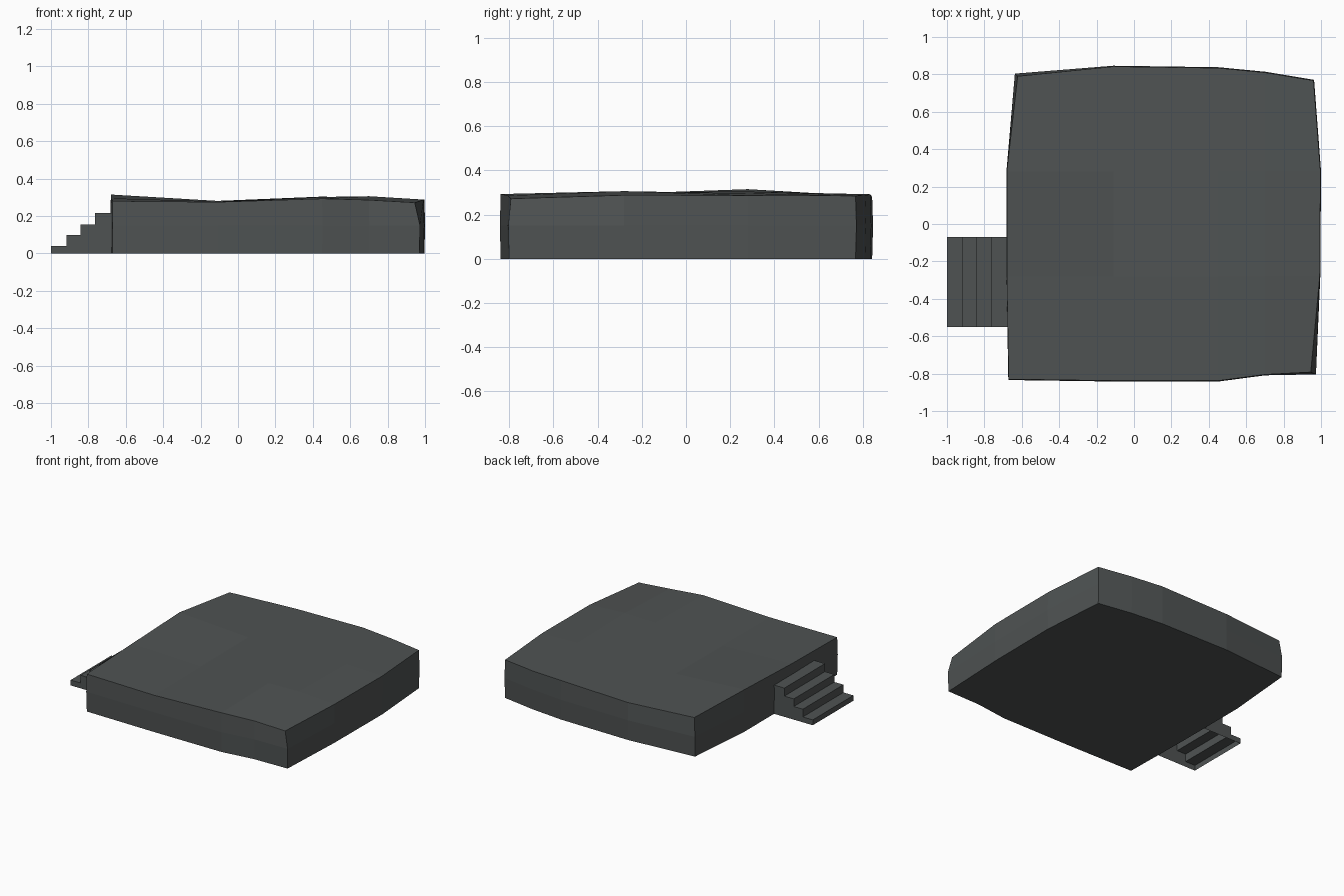
import bpy, bmesh

if "Cube" in bpy.data.objects:
    bpy.data.objects.remove(bpy.data.objects["Cube"])

stone = bpy.data.materials.new("dark slate grey")
stone.diffuse_color = (0.078, 0.086, 0.086, 1)
stone.use_nodes = True
stone.node_tree.nodes["Principled BSDF"].inputs["Base Color"].default_value = stone.diffuse_color


def finish(name, bm):
    bmesh.ops.recalc_face_normals(bm, faces=bm.faces)
    mesh = bpy.data.meshes.new(name)
    bm.to_mesh(mesh)
    bm.free()
    mesh.materials.append(stone)
    obj = bpy.data.objects.new(name, mesh)
    bpy.context.collection.objects.link(obj)
    return obj


# Platform: bowed outline given by its four edges on a 5 x 4 grid
COLS = [-0.67, -0.11, 0.45, 0.70, 0.97]
ROWS = [-0.82, -0.28, 0.28, 0.80]
LEFT = [-0.67, -0.68, -0.68, -0.635]
RIGHT = [0.97, 0.993, 0.997, 0.96]
FRONT = [-0.83, -0.838, -0.838, -0.805, -0.80]
BACK = [0.80, 0.842, 0.834, 0.81, 0.767]
TOP = [[0.28, 0.275, 0.293, 0.286, 0.272],
       [0.295, 0.278, 0.302, 0.306, 0.288],
       [0.315, 0.281, 0.304, 0.296, 0.287],
       [0.285, 0.28, 0.292, 0.287, 0.285]]
NX, NY = len(COLS), len(ROWS)


def plan(i, j):
    x = LEFT[j] if i == 0 else RIGHT[j] if i == NX - 1 else COLS[i]
    y = FRONT[i] if j == 0 else BACK[i] if j == NY - 1 else ROWS[j]
    return x, y


bm = bmesh.new()
layers = []
for level in range(3):
    layer = {}
    for j in range(NY):
        for i in range(NX):
            x, y = plan(i, j)
            z = (0.0, 0.15, TOP[j][i])[level]
            if level == 1:            # walls bulge slightly at mid height
                x, y = x * 1.003, y * 1.005
            if level == 2 and (i, j) == (NX - 1, 0):
                x, y = x - 0.025, y + 0.008
            if level == 2 and (i, j) == (0, NY - 1):
                x, y = x + 0.013, y - 0.01
            rim = i in (0, NX - 1) or j in (0, NY - 1)
            if level != 1 or rim:
                layer[i, j] = bm.verts.new((x, y, z))
    layers.append(layer)

for level in (0, 2):                  # bottom and top surfaces
    L = layers[level]
    for j in range(NY - 1):
        for i in range(NX - 1):
            bm.faces.new((L[i, j], L[i + 1, j], L[i + 1, j + 1], L[i, j + 1]))

rim = ([(i, 0) for i in range(NX - 1)] + [(NX - 1, j) for j in range(NY - 1)]
       + [(i, NY - 1) for i in range(NX - 1, 0, -1)]
       + [(0, j) for j in range(NY - 1, 0, -1)])
for a, b in zip(rim, rim[1:] + rim[:1]):   # side walls
    for lo, hi in zip(layers, layers[1:]):
        bm.faces.new((lo[a], lo[b], hi[b], hi[a]))
finish("platform", bm)

# Stairs: stepped shell with closed sides and an open underside
edges = [-1.0, -0.918, -0.843, -0.765, -0.67]
heights = [0.04, 0.098, 0.155, 0.215]
profile = [(edges[0], 0.0)]
for k, h in enumerate(heights):
    profile += [(edges[k], h), (edges[k + 1], h)]
profile.append((edges[-1], 0.0))

bm = bmesh.new()
near = [bm.verts.new((x, -0.55, z)) for x, z in profile]
far = [bm.verts.new((x, -0.07, z)) for x, z in profile]
bm.faces.new(near)
bm.faces.new(far[::-1])
for k in range(len(profile) - 1):
    bm.faces.new((near[k], far[k], far[k + 1], near[k + 1]))
finish("stairs", bm)
